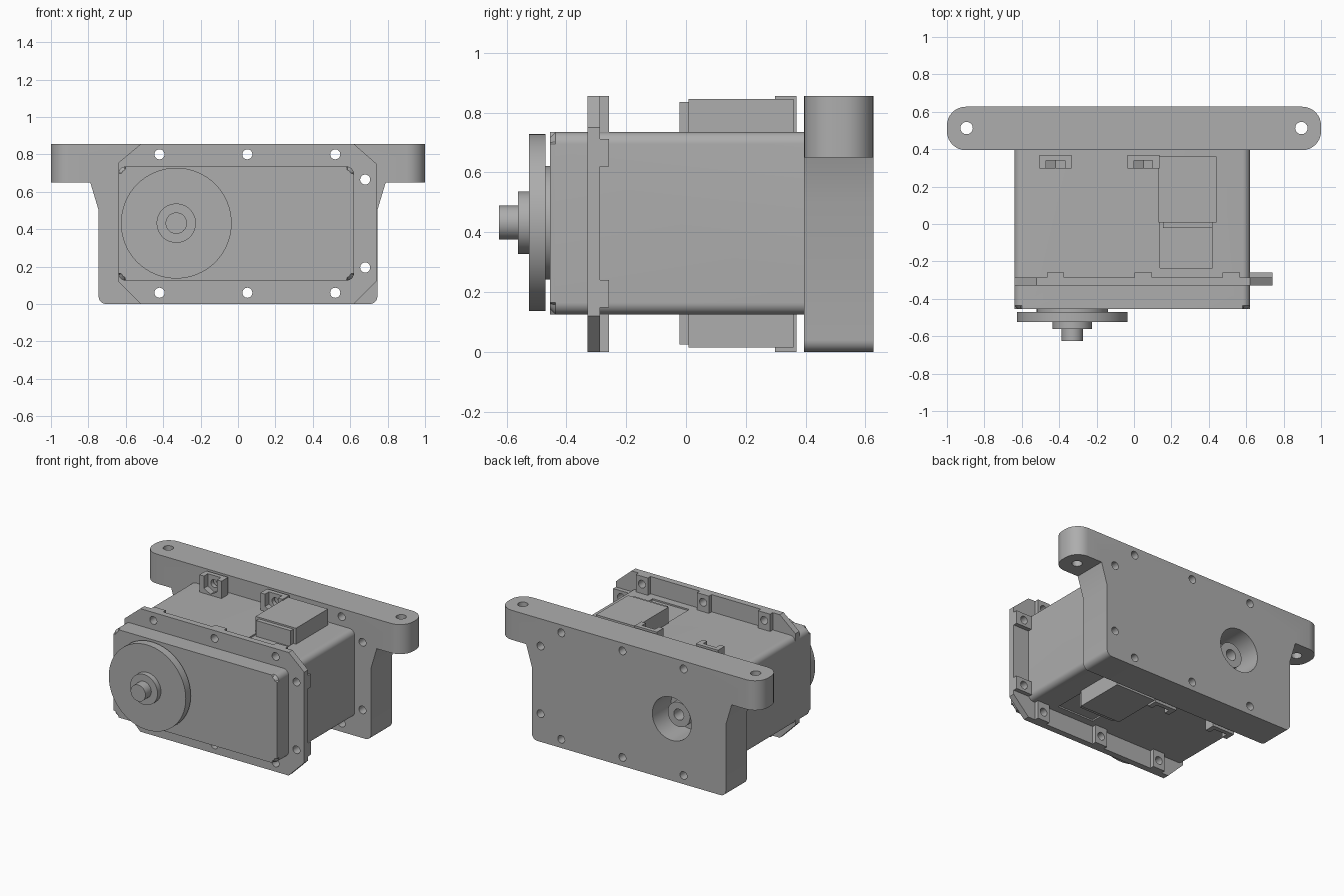
import bpy, bmesh, math
from mathutils import Vector

cube = bpy.data.objects.get("Cube")
if cube:
    bpy.data.objects.remove(cube, do_unlink=True)

GREY = (0.42, 0.42, 0.42, 1)
mat = bpy.data.materials.new("plain_grey")
mat.use_nodes = True
mat.diffuse_color = GREY
mat.node_tree.nodes["Principled BSDF"].inputs["Base Color"].default_value = GREY


def add_prism(bm, pts, a, b, axis="Y"):
    """Extrude a closed outline from a to b along the Y or Z axis."""
    def place(p, t):
        return (p[0], t, p[1]) if axis == "Y" else (p[0], p[1], t)
    lo = [bm.verts.new(place(p, a)) for p in pts]
    hi = [bm.verts.new(place(p, b)) for p in pts]
    bm.faces.new(lo)
    bm.faces.new(hi[::-1])
    for i in range(len(pts)):
        j = (i + 1) % len(pts)
        bm.faces.new((lo[j], lo[i], hi[i], hi[j]))


def finish(name, bm):
    bmesh.ops.recalc_face_normals(bm, faces=bm.faces)
    me = bpy.data.meshes.new(name)
    bm.to_mesh(me)
    bm.free()
    me.materials.append(mat)
    ob = bpy.data.objects.new(name, me)
    bpy.context.collection.objects.link(ob)
    return ob


def solid(name, *prisms):
    bm = bmesh.new()
    for p in prisms:
        add_prism(bm, *p)
    return finish(name, bm)


def circle(x, z, r, n=32):
    return [(x + r * math.cos(math.tau * i / n), z + r * math.sin(math.tau * i / n)) for i in range(n)]


def rect(x0, x1, z0, z1):
    return [(x0, z0), (x1, z0), (x1, z1), (x0, z1)]


def rounded(x0, x1, z0, z1, r, n=8):
    pts = []
    for k, (cx, cz) in enumerate(rect(x0 + r, x1 - r, z0 + r, z1 - r)):
        for i in range(n + 1):
            a = math.pi * (1 + k / 2 + i / (2 * n))
            pts.append((cx + r * math.cos(a), cz + r * math.sin(a)))
    return pts


def boolean(ob, other, op):
    """Apply a boolean and remove its helper."""
    mod = ob.modifiers.new(op.lower(), "BOOLEAN")
    mod.operation, mod.object, mod.solver = op, other, "EXACT"
    bpy.context.view_layer.objects.active = ob
    bpy.ops.object.modifier_apply(modifier=mod.name)
    bpy.data.objects.remove(other, do_unlink=True)


# Bolt positions with the outward direction of each
BOLTS = [(x, z, (0, d)) for x in (-0.42, 0.05, 0.52) for z, d in ((0.80, 1), (0.06, -1))]
BOLTS += [(0.68, z, (1, 0)) for z in (0.665, 0.195)]


def bolt_holes(y0, y1):
    return [(circle(x, z, 0.027, 20), y0, y1) for x, z, _ in BOLTS]


def boss_outline(x, z, d, half):
    if d[0]:
        return rect(0.60, 0.74, max(z - half, 0.125), min(z + half, 0.735))
    return rect(x - half, x + half, *((0.72, 0.855) if d[1] > 0 else (0, 0.14)))


def nut_outline(x, z, d):
    """Hexagonal seat with its point inward, open to the outside."""
    side = Vector((-d[1], d[0]))
    out = Vector(d)
    shape = ((-0.05, 0.1), (-0.05, -0.03), (0, -0.058), (0.05, -0.03), (0.05, 0.1))
    return [tuple(Vector((x, z)) + side * s + out * o) for s, o in shape]


# Main gear case: rounded box with chamfered front rim
bm = bmesh.new()
add_prism(bm, rounded(-0.64, 0.62, 0.125, 0.735, 0.04), -0.455, 0.395)
rim = [e for e in bm.edges if all(v.co.y < -0.45 for v in e.verts)]
bmesh.ops.bevel(bm, geom=rim, offset=0.018, segments=1, affect="EDGES")
body = finish("gear_case", bm)
recess = rect(0.14, 0.42, -0.235, 0.02)
boolean(body, solid("recess_cutter", (recess, 0.725, 0.8, "Z"), (recess, 0.05, 0.135, "Z")), "DIFFERENCE")

# Flanges with clipped corners
FLANGE = [(-0.64, 0.12), (-0.52, 0), (0.62, 0), (0.74, 0.12),
          (0.74, 0.75), (0.62, 0.855), (-0.52, 0.855), (-0.64, 0.755)]
front = solid("front_flange", (FLANGE, -0.33, -0.287))
boolean(front, solid("bosses", *[(boss_outline(x, z, d, 0.046), -0.30, -0.258) for x, z, d in BOLTS]), "UNION")
boolean(front, solid("holes", *bolt_holes(-0.4, -0.2)), "DIFFERENCE")

rear = solid("rear_flange", (FLANGE, 0.35, 0.40))
boolean(rear, solid("bosses", *[(boss_outline(x, z, d, 0.085), 0.297, 0.37) for x, z, d in BOLTS]), "UNION")
boolean(rear, solid("nut_seats", *[(nut_outline(x, z, d), 0.25, 0.34) for x, z, d in BOLTS]), "DIFFERENCE")
boolean(rear, solid("holes", *bolt_holes(0.2, 0.5)), "DIFFERENCE")

# Mounting bracket: tapered rear plate joined with a rounded top bar
plate = [p for p in rounded(-0.745, 0.745, 0, 0.5, 0.04) if p[1] < 0.1]
plate += [(0.745, 0.5), (0.79, 0.65), (0.79, 0.72), (-0.79, 0.72), (-0.79, 0.65), (-0.745, 0.5)]
bracket = solid("mounting_bracket", (plate, 0.395, 0.627))
boolean(bracket, solid("bar", (rounded(-1, 1, 0.395, 0.627, 0.1), 0.65, 0.855, "Z")), "UNION")
boolean(bracket, solid("holes", *bolt_holes(0.3, 0.7), (circle(-0.33, 0.43, 0.15, 48), 0.42, 0.7)), "DIFFERENCE")
boolean(bracket, solid("ear_holes", *[(circle(s * 0.895, 0.513, 0.033), 0.5, 1, "Z") for s in (-1, 1)]), "DIFFERENCE")

# Rear bearing sleeve inside the round opening
sleeve = solid("rear_bearing", (circle(-0.33, 0.43, 0.085, 40), 0.41, 0.55))
boolean(sleeve, solid("bore", (circle(-0.33, 0.43, 0.038), 0.45, 0.7)), "DIFFERENCE")

# Output wheel, hub and shaft
for name, r, y0, y1 in (("output_collar", 0.19, -0.475, -0.44), ("output_wheel", 0.296, -0.525, -0.47),
                        ("output_hub", 0.105, -0.562, -0.52), ("output_shaft", 0.057, -0.626, -0.555)):
    solid(name, (circle(-0.33, 0.432, r, 64), y0, y1))

# Cable sockets above and below the case
for name, s in (("upper_socket", 1), ("lower_socket", -1)):
    def level(h, s=s):
        return 0.43 + s * h
    solid(name, (rect(0.13, 0.44, level(0.28), level(0.416)), 0.008, 0.36))
    solid(name + "_lip", (rect(0.155, 0.42, level(0.28), level(0.405)), -0.022, 0.02))

# Smooth the curved walls and keep hard edges
bpy.ops.object.select_all(action="DESELECT")
for ob in bpy.context.scene.objects:
    if ob.type == "MESH":
        ob.select_set(True)
        bpy.context.view_layer.objects.active = ob
bpy.ops.object.shade_smooth_by_angle(angle=math.radians(30))
